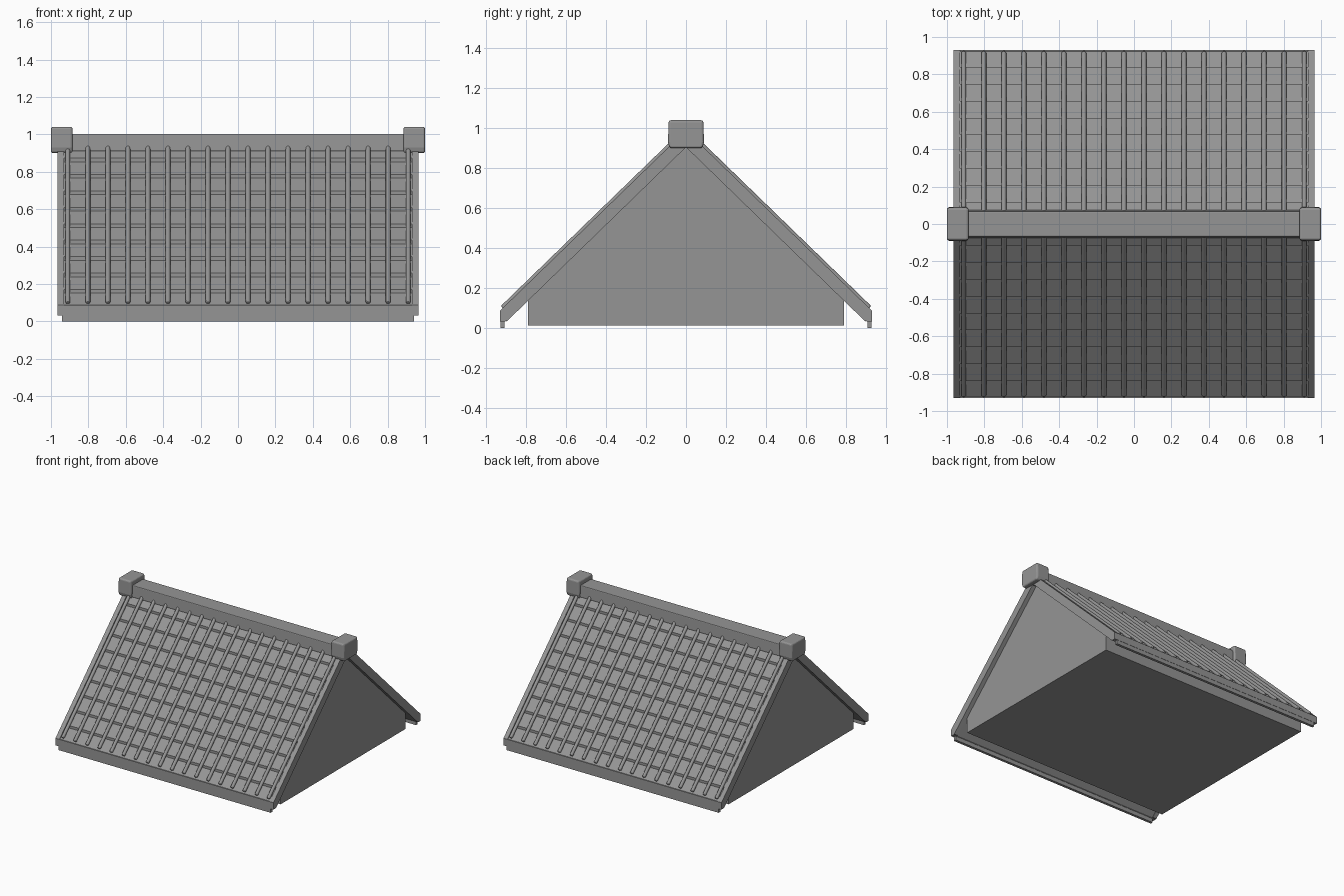
import bpy
import math
from mathutils import Matrix

cube = bpy.data.objects.get("Cube")
if cube:
    bpy.data.objects.remove(cube, do_unlink=True)

gray = bpy.data.materials.new("roof_gray")
gray.use_nodes = True
COLOR = (0.3, 0.3, 0.3, 1)
gray.diffuse_color = COLOR
gray.node_tree.nodes["Principled BSDF"].inputs["Base Color"].default_value = COLOR

SLOPE, APEX, EAVE = 0.97, 0.905, 0.93


def roof_z(y, lift=0.0):
    return APEX + lift - SLOPE * abs(y)


def prism(name, profile, x0, x1):
    """Extrude a (y, z) profile along x."""
    n = len(profile)
    verts = [(x, y, z) for x in (x0, x1) for y, z in profile]
    faces = [tuple(range(n)), tuple(range(2 * n - 1, n - 1, -1))]
    faces += [(i, i + n, (i + 1) % n + n, (i + 1) % n) for i in range(n)]
    mesh = bpy.data.meshes.new(name)
    mesh.from_pydata(verts, [], faces)
    mesh.materials.append(gray)
    obj = bpy.data.objects.new(name, mesh)
    bpy.context.collection.objects.link(obj)
    # Consistent outward normals
    bpy.ops.object.select_all(action='DESELECT')
    obj.select_set(True)
    bpy.context.view_layer.objects.active = obj
    bpy.ops.object.mode_set(mode='EDIT')
    bpy.ops.mesh.select_all(action='SELECT')
    bpy.ops.mesh.normals_make_consistent(inside=False)
    bpy.ops.object.mode_set(mode='OBJECT')
    return obj


def box(name, x, y, z):
    return prism(name, [(y[0], z[0]), (y[1], z[0]), (y[1], z[1]), (y[0], z[1])], *x)


def bevel(obj, width, segments=2):
    mod = obj.modifiers.new("soft_edges", 'BEVEL')
    mod.width, mod.segments, mod.limit_method = width, segments, 'ANGLE'
    mod.angle_limit = math.radians(40)


# Attic body with gable ends
W = 0.79
prism("attic_body", [(-W, 0.012), (W, 0.012), (W, roof_z(W)), (0, APEX), (-W, roof_z(W))],
      -0.93, 0.93)

# Stepped tile profile running down the slope
STEP, ROWS = 0.0905, 10
tiles = [(0.0, roof_z(0, 0.06))]
for row in range(ROWS, 0, -1):
    y = EAVE - (row - 1) * STEP
    tiles += [(y, roof_z(y, 0.08)), (y, roof_z(y, 0.06))]
tiles += [(EAVE - 0.03, roof_z(EAVE - 0.03)), (0, APEX)]

for side, s in (("front", -1), ("back", 1)):
    prism(side + "_roof_tiles", [(s * y, z) for y, z in tiles], -0.935, 0.935)

    # Flat boards along the gable edges
    for end, e in (("left", 1), ("right", -1)):
        board = [(0, APEX), (0, roof_z(0, 0.085)), (s * EAVE, roof_z(EAVE, 0.085)),
                 (s * EAVE, 0.035), (s * 0.895, 0.035)]
        prism(f"{side}_{end}_edge_board", board, *sorted((e * 0.93, e * 0.965)))

    # Eave board with a narrower strip below
    box(side + "_eave_board", (-0.965, 0.965), sorted((s * 0.905, s * 0.931)), (0.032, 0.088))
    box(side + "_eave_strip", (-0.94, 0.94), sorted((s * 0.908, s * 0.929)), (0, 0.05))

    # Rounded rods running down the slope
    y0, y1 = 0.05, 0.918
    length = math.hypot(y1 - y0, SLOPE * (y1 - y0))
    ym = (y0 + y1) / 2
    tilt = math.atan2(1, SLOPE)
    rod_mesh = None
    for i in range(18):
        x = -0.91 + i * 1.82 / 17
        if rod_mesh is None:
            bpy.ops.mesh.primitive_cylinder_add(vertices=12, radius=0.013, depth=length)
            rod = bpy.context.object
            rod_mesh = rod.data
            rod_mesh.materials.append(gray)
            bpy.ops.object.shade_smooth_by_angle(angle=math.radians(50))
        else:
            rod = bpy.data.objects.new("rod", rod_mesh)
            bpy.context.collection.objects.link(rod)
        rod.name = f"{side}_rod_{i + 1}"
        rod.matrix_world = (Matrix.Translation((x, s * ym, roof_z(ym, 0.086)))
                            @ Matrix.Rotation(s * tilt, 4, 'X'))
        bevel(rod, 0.006)

# Ridge beam, slightly narrower on top
ridge = prism("ridge_beam", [(-0.075, 0.91), (0.075, 0.91), (0.068, 1.003), (-0.068, 1.003)],
              -0.91, 0.91)
bevel(ridge, 0.006)

# Rounded blocks capping the ridge ends
for end, e in (("left", 1), ("right", -1)):
    cap = prism(end + "_ridge_cap",
                [(-0.082, 0.9), (0.082, 0.9), (0.09, 0.93), (0.087, 1.04),
                 (-0.087, 1.04), (-0.09, 0.93)], *sorted((e * 0.885, e * 1.0)))
    bevel(cap, 0.012, 3)
